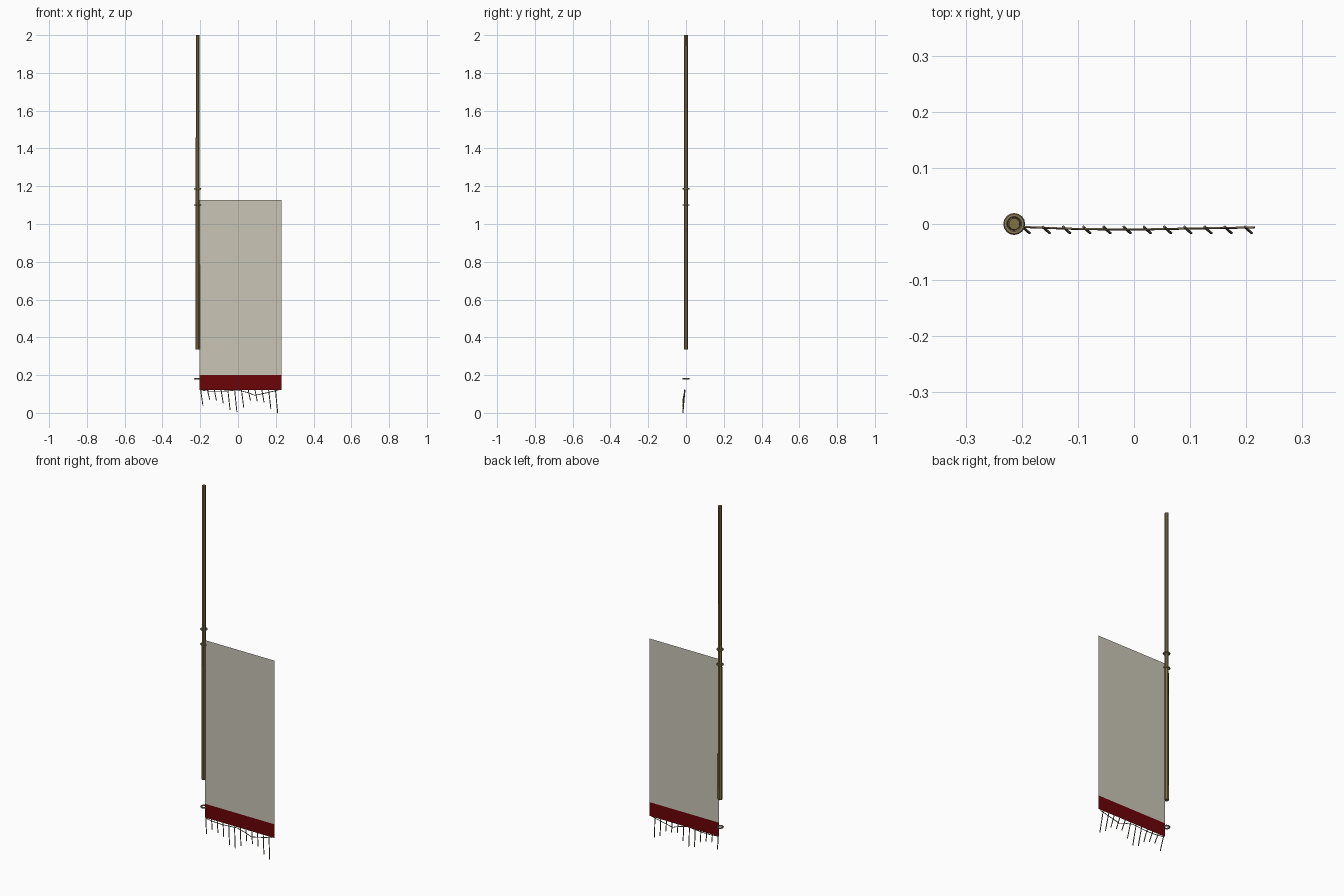
import bpy, bmesh, math
from mathutils import Vector

cube = bpy.data.objects.get("Cube")
if cube:
    bpy.data.objects.remove(cube, do_unlink=True)


def material(name, rgb):
    m = bpy.data.materials.new(name)
    m.use_nodes = True
    m.diffuse_color = (*rgb, 1)
    bsdf = next(n for n in m.node_tree.nodes if n.type == 'BSDF_PRINCIPLED')
    bsdf.inputs["Base Color"].default_value = (*rgb, 1)
    return m


LINEN = material("linen grey", (0.59, 0.56, 0.47))
RED = material("dark red", (0.15, 0.001, 0.002))
WOOD = material("olive wood", (0.22, 0.165, 0.06))
BROWN = material("ring brown", (0.27, 0.2, 0.11))
THREAD = material("olive thread", (0.17, 0.15, 0.095))


def finish(name, bm, *mats):
    me = bpy.data.meshes.new(name)
    bm.normal_update()
    bm.to_mesh(me)
    bm.free()
    for m in mats:
        me.materials.append(m)
    ob = bpy.data.objects.new(name, me)
    bpy.context.collection.objects.link(ob)
    return ob


def tube(name, points, radii, sides, mat):
    """Sweep a polygon along points, with a radius at each."""
    bm = bmesh.new()
    pts = [Vector(p) for p in points]
    rings = []
    for i, p in enumerate(pts):
        d = pts[min(i + 1, len(pts) - 1)] - pts[max(i - 1, 0)]
        q = d.to_track_quat('Z', 'Y')
        ring = []
        for k in range(sides):
            a = math.tau * (k + 0.5) / sides
            ring.append(bm.verts.new(p + q @ Vector((math.cos(a), math.sin(a), 0)) * radii[i]))
        rings.append(ring)
    for a, b in zip(rings, rings[1:]):
        for k in range(sides):
            n = (k + 1) % sides
            bm.faces.new((a[k], a[n], b[n], b[k]))
    bm.faces.new(rings[0][::-1])
    bm.faces.new(rings[-1])
    return finish(name, bm, mat)


POLE_X = -0.2135
CLOTH_Y = -0.003
LEFT, RIGHT = -0.205, 0.231
HEM, BAND, TOP = 0.122, 0.2, 1.127

# Tapered pole
tube("pole", [(POLE_X, 0, 0.336), (POLE_X, 0, 2.0)], [0.0125, 0.0103], 8, WOOD)

# Hanging rings
for name, z in (("upper_ring", 1.186), ("middle_ring", 1.101), ("lower_ring", 0.18)):
    bpy.ops.mesh.primitive_torus_add(major_segments=16, minor_segments=6,
                                     major_radius=0.0155, minor_radius=0.004,
                                     location=(POLE_X, 0, z))
    ring = bpy.context.object
    ring.name = name
    ring.data.materials.append(BROWN)
    bpy.ops.object.shade_smooth_by_angle()

# Thin cloth with a red band along the hem
bm = bmesh.new()
rows = [[bm.verts.new((x, CLOTH_Y, z)) for x in (LEFT, RIGHT)] for z in (HEM, BAND, TOP)]
for i, (low, high) in enumerate(zip(rows, rows[1:])):
    face = bm.faces.new((low[0], low[1], high[1], high[0]))
    face.material_index = 1 if i == 0 else 0
finish("banner_cloth", bm, LINEN, RED)

# Sagging cord below the hem
cord = [(-0.2, -0.005, 0.121), (-0.15, -0.007, 0.115), (-0.09, -0.009, 0.114),
        (0.0, -0.0095, 0.121), (0.05, -0.009, 0.108), (0.09, -0.008, 0.093),
        (0.15, -0.007, 0.106), (0.215, -0.006, 0.121)]
tube("hem_cord", cord, [0.002] * len(cord), 5, BROWN)

# Fringe threads, leaning forward and to the left
tips = [0.04, 0.07, 0.065, 0.05, 0.015, 0.005, 0.03, 0.065, 0.06, 0.055, 0.02, 0.0]
for i, tip in enumerate(tips):
    x = -0.198 + 0.036 * i
    tube(f"fringe_thread_{i + 1}",
         [(x, -0.005, HEM), (x + 0.006, -0.011, (HEM + tip) / 2), (x + 0.012, -0.016, tip)],
         [0.0025] * 3, 5, THREAD)
